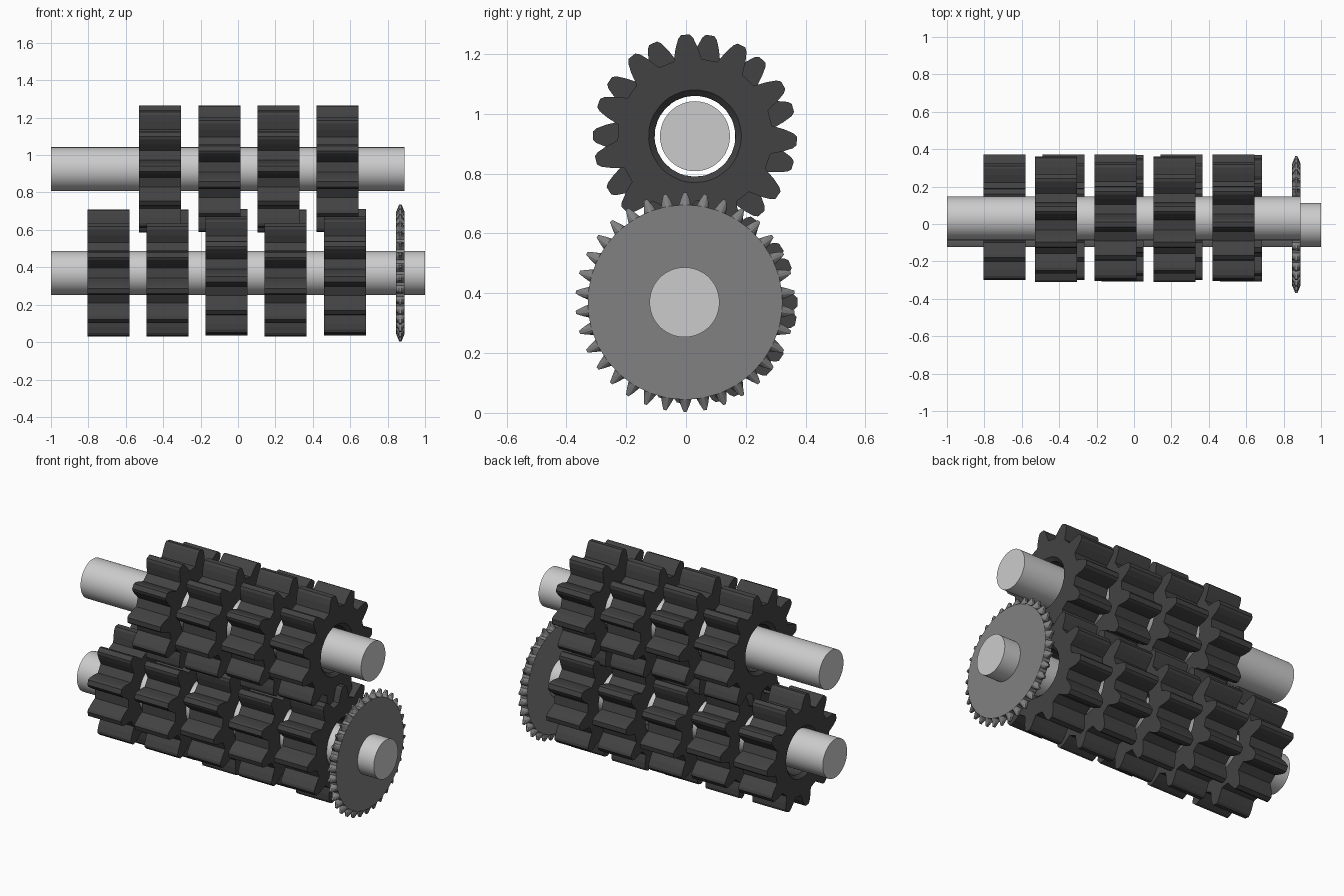
import bpy, bmesh
from math import sin, cos, radians

if "Cube" in bpy.data.objects:
    bpy.data.objects.remove(bpy.data.objects["Cube"])


def material(name, grey):
    m = bpy.data.materials.new(name)
    m.diffuse_color = (grey, grey, grey, 1)
    m.use_nodes = True
    m.node_tree.nodes["Principled BSDF"].inputs["Base Color"].default_value = m.diffuse_color
    return m


dark = material("dark_steel", 0.055)
mid = material("mid_steel", 0.22)


def loft(name, rings, loc, closed=False, mat=None):
    """Skin rings of (x, [(radius, degrees)]) along x; closed joins last to first, else caps."""
    bm = bmesh.new()
    loops = [[bm.verts.new((x, r * cos(radians(a)), r * sin(radians(a)))) for r, a in pts]
             for x, pts in rings]
    pairs = list(zip(loops, loops[1:]))
    if closed:
        pairs.append((loops[-1], loops[0]))
    else:
        bm.faces.new(loops[0])
        bm.faces.new(loops[-1])
    for p, q in pairs:
        n = len(p)
        for i in range(n):
            j = (i + 1) % n
            bm.faces.new((p[i], p[j], q[j], q[i]))
    bmesh.ops.recalc_face_normals(bm, faces=bm.faces)
    me = bpy.data.meshes.new(name)
    bm.to_mesh(me)
    bm.free()
    ob = bpy.data.objects.new(name, me)
    bpy.context.collection.objects.link(ob)
    ob.location = loc
    if mat:
        me.materials.append(mat)
    return ob


def toothed(teeth, phase, profile):
    step = 360 / teeth
    return [(r, phase + k * step + a) for k in range(teeth) for r, a in profile]


def gear(name, x, y, z, phase):
    tooth = [(0.259, -10.5), (0.30, -7), (0.33, -4.3), (0.341, -2.4),
             (0.341, 2.4), (0.33, 4.3), (0.30, 7), (0.259, 10.5)]
    outer = toothed(11, phase, tooth)
    bore = lambda r: [(r, a) for _, a in outer]
    h = 0.1125
    # toothed rim, then a chamfered bore wider than the shaft
    loft(name, [(-h, outer), (h, outer), (h, bore(0.155)), (h - 0.02, bore(0.135)),
                (0.02 - h, bore(0.135)), (-h, bore(0.155))], (x, y, z), True, dark)


def shaft(name, x0, x1, y, z):
    circle = [(0.117, 360 * i / 48) for i in range(48)]
    ob = loft(name, [(x0, circle), (x1, circle)], (0, y, z))
    bpy.context.view_layer.objects.active = ob
    ob.select_set(True)
    bpy.ops.object.shade_smooth_by_angle(angle=radians(30))
    ob.select_set(False)


# Shafts
shaft("lower_shaft", -1, 1, -0.005, 0.37)
shaft("upper_shaft", -1, 0.89, 0.03, 0.925)

# Gear rows, with two alternating tooth phases that mesh
for i, s in enumerate((0, 0, 1, 0, 1)):
    gear(f"lower_gear_{i + 1}", -0.693 + 0.316 * i, 0.032, 0.37, (0, 22)[s])
for i, s in enumerate((0, 1, 0, 1)):
    gear(f"upper_gear_{i + 1}", -0.416 + 0.316 * i, 0.03, 0.925, (81.5, 95.5)[s])

# Thin sprocket with pointed teeth
spike = [(0.325, -3.8), (0.348, -2.2), (0.367, -0.8),
         (0.367, 0.8), (0.348, 2.2), (0.325, 3.8)]
rim = toothed(34, 90, spike)
flat = [(0.325, a) for _, a in rim]
loft("sprocket", [(-0.023, flat), (-0.006, rim), (0.006, rim), (0.023, flat)],
     (0.868, -0.003, 0.37), False, mid)
